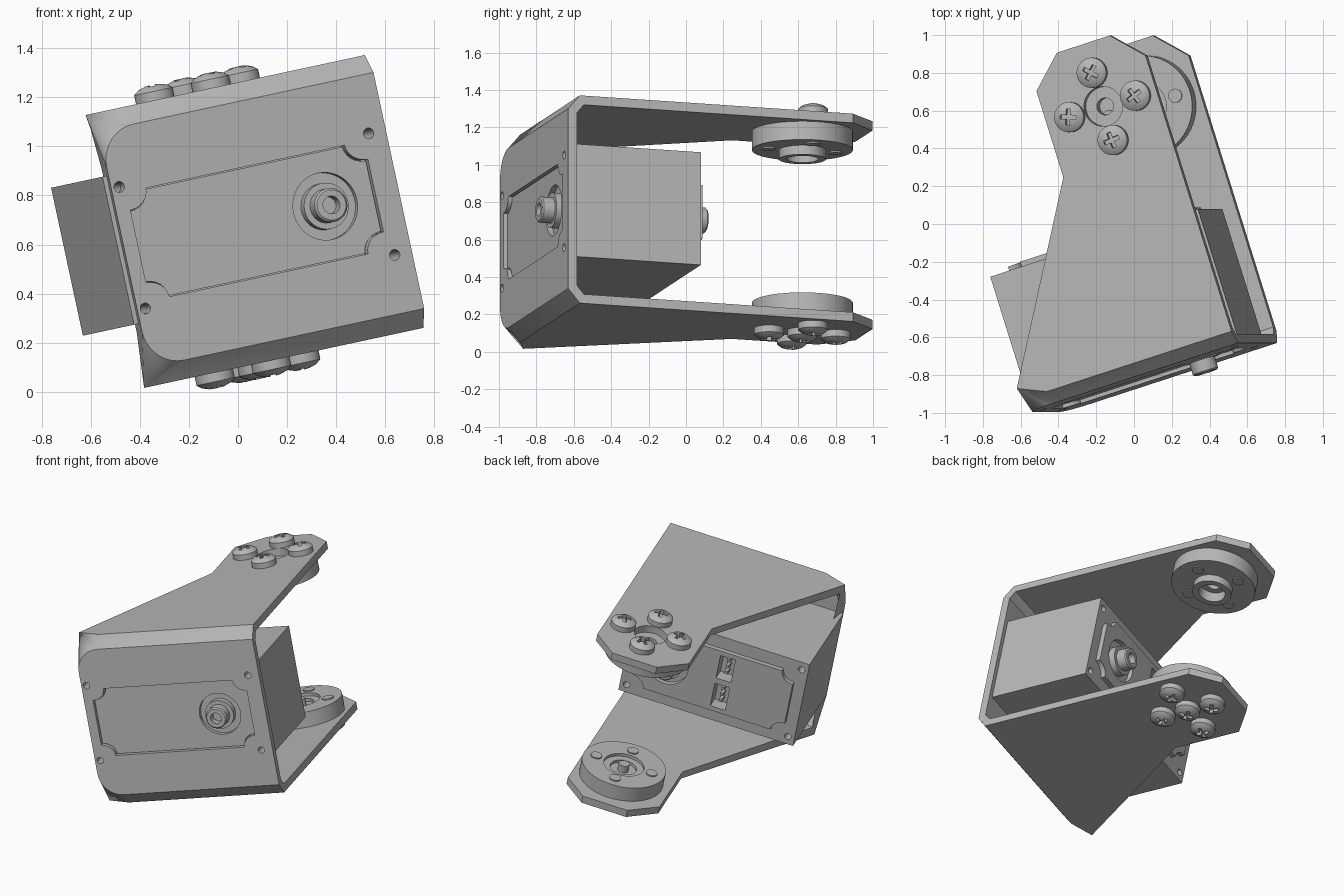
import bpy, bmesh
from math import radians, sin, cos, pi
from mathutils import Matrix, Vector

if "Cube" in bpy.data.objects:
    bpy.data.objects.remove(bpy.data.objects["Cube"], do_unlink=True)

# One plain grey material
grey = bpy.data.materials.new("light_grey")
grey.use_nodes = True
grey.diffuse_color = (0.47, 0.47, 0.47, 1)
grey.node_tree.nodes["Principled BSDF"].inputs["Base Color"].default_value = grey.diffuse_color

# Local frame: x along the front plate, y to the back, z between the arms
POSE = (Matrix.Translation((0.096, -0.812, 0.70))
        @ Matrix.Rotation(radians(-12.12), 4, 'Y') @ Matrix.Rotation(radians(17.7), 4, 'Z'))
FRONT = Matrix.Rotation(pi / 2, 4, 'X')      # turns +z to the front
BACK = Matrix.Rotation(-pi / 2, 4, 'X')      # turns +z to the back
FLIP = Matrix.Rotation(pi, 4, 'X')
HALF_W, TOP, PLATE_T = 0.6, 0.568, 0.05
PIVOT = Vector((0.3, 1.41, 0))
BODY_X, BODY_BACK = -0.02, 0.754
SHAFT_X = 0.285


def at(x, y, z):
    return Matrix.Translation((x, y, z))


def finish(name, bm, place=None, normals=True):
    if normals:
        bmesh.ops.recalc_face_normals(bm, faces=bm.faces)
    mesh = bpy.data.meshes.new(name)
    bm.to_mesh(mesh)
    bm.free()
    mesh.materials.append(grey)
    obj = bpy.data.objects.new(name, mesh)
    bpy.context.collection.objects.link(obj)
    obj.matrix_world = POSE @ (place or Matrix())
    return obj


def activate(obj):
    bpy.context.view_layer.update()
    bpy.ops.object.select_all(action='DESELECT')
    obj.select_set(True)
    bpy.context.view_layer.objects.active = obj


def smooth(obj):
    activate(obj)
    bpy.ops.object.shade_smooth_by_angle(angle=radians(35))
    return obj


def box(name, centre, size):
    bm = bmesh.new()
    bmesh.ops.create_cube(bm, size=1, matrix=at(*centre) @ Matrix.Diagonal((*size, 1)))
    return finish(name, bm)


def prism(name, outline, z0, z1, place=None):
    bm = bmesh.new()
    face = bm.faces.new([bm.verts.new((x, y, z0)) for x, y in outline])
    grown = bmesh.ops.extrude_face_region(bm, geom=[face])["geom"]
    verts = [g for g in grown if isinstance(g, bmesh.types.BMVert)]
    bmesh.ops.translate(bm, verts=verts, vec=(0, 0, z1 - z0))
    return finish(name, bm, place)


def lathe(name, profile, place, steps=40):
    bm = bmesh.new()
    verts = [bm.verts.new((r, 0, h)) for r, h in profile]
    edges = [bm.edges.new(pair) for pair in zip(verts, verts[1:])]
    bmesh.ops.spin(bm, geom=verts + edges, cent=(0, 0, 0), axis=(0, 0, 1), angle=2 * pi, steps=steps)
    bmesh.ops.remove_doubles(bm, verts=bm.verts, dist=0.0005)
    return smooth(finish(name, bm, place))


def rod(name, radius, h0, h1, place, steps=32):
    return lathe(name, [(0, h0), (radius, h0), (radius, h1), (0, h1)], place, steps)


def cut(obj, cutters):
    for cutter in cutters:
        activate(obj)
        mod = obj.modifiers.new("cut", 'BOOLEAN')
        mod.operation, mod.solver, mod.object = 'DIFFERENCE', 'EXACT', cutter
        bpy.ops.object.modifier_apply(modifier=mod.name)
        bpy.data.objects.remove(cutter, do_unlink=True)
    return obj


def panel_outline(grow=0.0):
    """Rectangle with scooped corners."""
    hw, hh, a, b = 0.515 + grow, 0.222 + grow, 0.085, 0.075
    points = []
    for sx, sz in ((1, 1), (-1, 1), (-1, -1), (1, -1)):
        arc = [(sx * (hw - a * sin(t)), sz * (hh - b * cos(t))) for t in (k * pi / 12 for k in range(7))]
        points += arc if sx * sz > 0 else arc[::-1]
    return [(BODY_X + x, z) for x, z in points]


def corner_holes(h0, h1):
    return [rod("hole_cutter", 0.022, h0, h1, at(BODY_X + sx * 0.545, 0, sz * 0.253) @ FRONT, 20)
            for sx in (-1, 1) for sz in (-1, 1)]


# Bracket: folded sheet with a front plate, two bends and two tapering arms
bm = bmesh.new()
FACE_Z, FOLD_Y, R = 0.4915, 0.065, 0.15


def half(s):
    v = lambda x, y, z: bm.verts.new((x, y, s * z))
    arc = [v(-HALF_W + R * (1 - cos(t)), 0, FACE_Z - R + R * sin(t)) for t in (k * pi / 16 for k in range(9))]
    right, fold_right = v(HALF_W, 0, FACE_Z), v(HALF_W, FOLD_Y, TOP)
    fold_left, wing = v(-HALF_W + R, FOLD_Y, TOP), v(-HALF_W, 0.13, TOP)
    tip = [v(x, y, TOP) for x, y in
           ((-0.02, 1.118), (-0.02, 1.597), (0.147, 1.757), (0.447, 1.757), (HALF_W, 1.597))]
    bm.faces.new([arc[-1], right, fold_right, fold_left])
    for a, b in zip(arc, arc[1:] + [fold_left]):
        bm.faces.new([a, b, wing])
    bm.faces.new([fold_right, fold_left, wing] + tip)
    return arc + [right]


upper, lower = half(1), half(-1)
plate = bm.faces.new(upper + lower[::-1])
bmesh.ops.recalc_face_normals(bm, faces=bm.faces)
plate.normal_update()
if plate.normal.y > 0:
    bmesh.ops.reverse_faces(bm, faces=bm.faces)
bracket = finish("bracket", bm, normals=False)
solid = bracket.modifiers.new("thickness", 'SOLIDIFY')
solid.thickness, solid.offset, solid.use_even_offset = PLATE_T, -1, True
activate(bracket)
bpy.ops.object.modifier_apply(modifier=solid.name)
cut(bracket, [prism("panel_cutter", panel_outline(0.004), -0.2, 0.2, FRONT)]
    + corner_holes(-0.2, 0.2)
    + [rod("hub_cutter", 0.105, 0.4, 0.7, at(*PIVOT))])
smooth(bracket)

# Motor body with raised end panels, corner holes and a double socket
body = box("motor_body", (BODY_X, (PLATE_T + BODY_BACK) / 2, 0), (1.18, BODY_BACK - PLATE_T, 0.616))
front_panel = prism("front_panel", panel_outline(), -PLATE_T - 0.01, -0.02, FRONT)
back_panel = prism("back_panel", panel_outline(), -BODY_BACK - 0.032, -BODY_BACK + 0.01, FRONT)
SOCKETS = [((-0.09, BODY_BACK, s * 0.105), (0.1, 0.12, 0.17)) for s in (-1, 1)]


def shaft_holes(y):
    return [rod("shaft_cutter", 0.138, -y - 0.05, -y + 0.05, at(SHAFT_X, 0, 0) @ FRONT, 48)]


def socket_cutters():
    return [box("socket_cutter", c, s) for c, s in SOCKETS]


cut(body, corner_holes(-1, 0.2) + socket_cutters())
cut(front_panel, shaft_holes(PLATE_T))
cut(back_panel, shaft_holes(BODY_BACK) + socket_cutters())
for part in (front_panel, back_panel):
    smooth(part)
for n, (centre, size) in enumerate(SOCKETS):
    for k in (-1, 0, 1):
        box(f"socket_pin_{n}_{k + 1}", (centre[0], BODY_BACK - 0.03, centre[2] + k * 0.045), (0.02, 0.06, 0.02))

# Hollow output shafts on both ends
SHAFT = [(0, 0.06), (0.036, 0.06), (0.036, 0.115), (0.062, 0.115), (0.07, 0.107),
         (0.07, 0.045), (0.095, 0.045), (0.095, -0.01), (0, -0.01)]
lathe("front_shaft", SHAFT, at(SHAFT_X, PLATE_T, 0) @ FRONT)
lathe("back_shaft", SHAFT, at(SHAFT_X, BODY_BACK, 0) @ BACK)

# Round horns inside the arms; heights run inward from the arm
INNER = TOP - PLATE_T
upper_place = at(PIVOT.x, PIVOT.y, INNER) @ FLIP
lower_place = at(PIVOT.x, PIVOT.y, -INNER)
lathe("upper_horn", [(0.045, 0), (0.27, 0), (0.27, 0.1), (0.125, 0.1), (0.125, 0.15),
                     (0.085, 0.15), (0.085, 0.08), (0.045, 0.08), (0.045, 0)], upper_place, 56)
lathe("lower_horn", [(0, 0), (0.27, 0), (0.27, 0.1), (0.13, 0.1), (0.13, 0.08), (0.085, 0.08),
                     (0.085, 0.06), (0, 0.06)], lower_place, 56)
rod("lower_horn_pin", 0.035, 0.05, 0.11, lower_place)

# Cross-head screws: four on each arm, one more in the middle of the lower arm
screw = lathe("arm_screw", [(0, 0.065), (0.03, 0.062), (0.06, 0.052), (0.08, 0.036),
                            (0.08, -0.005), (0, -0.005)], Matrix(), 32)
cut(screw, [box("slot_cutter", (0, 0, 0.06), size) for size in ((0.085, 0.022, 0.06), (0.022, 0.085, 0.06))])
smooth(screw)
RING = [Vector(p) * 0.187 for p in ((1, 0, 0), (0, 1, 0), (-1, 0, 0), (0, -1, 0))]
spots = [(p, 1) for p in RING] + [(p, -1) for p in RING + [Vector()]]
for n, (p, side) in enumerate(spots):
    copy = screw.copy()
    copy.name = f"{'upper' if side > 0 else 'lower'}_screw_{n}"
    bpy.context.collection.objects.link(copy)
    turn = Matrix.Rotation(radians(20 + 25 * n), 4, 'Z')
    spot = at(*(PIVOT + p + Vector((0, 0, side * TOP))))
    copy.matrix_world = POSE @ spot @ (Matrix() if side > 0 else FLIP) @ turn
    if p.length > 0:
        rod(f"screw_tip_{n}", 0.037, 0.09, 0.108, (upper_place if side > 0 else lower_place) @ at(*p), 20)
bpy.data.objects.remove(screw, do_unlink=True)
